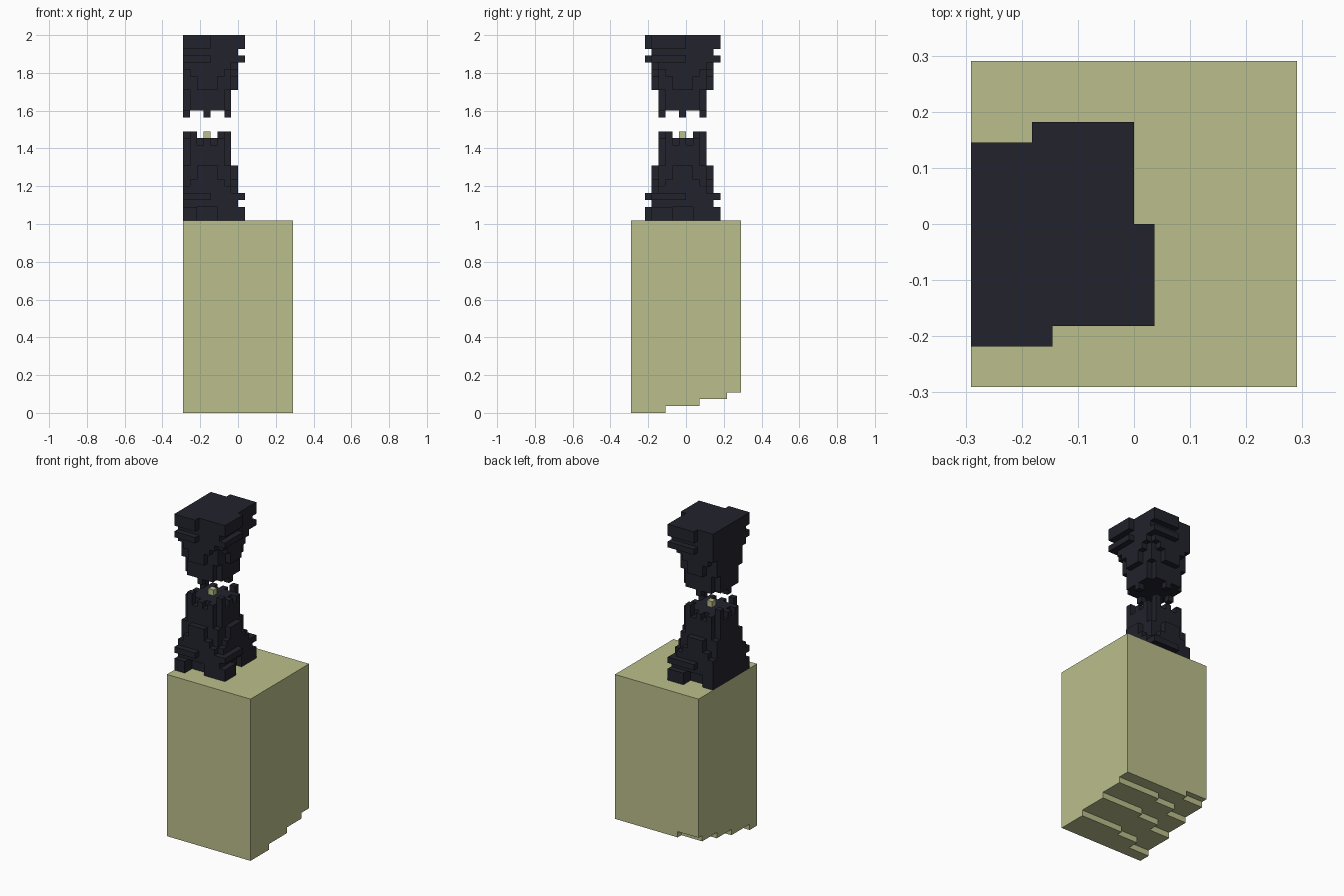
import bpy, bmesh, math
from mathutils import Vector

if "Cube" in bpy.data.objects:
    bpy.data.objects.remove(bpy.data.objects["Cube"], do_unlink=True)

V = 2 / 55            # edge of one cube
BLOCK_TOP = 28


def material(name, rgb):
    m = bpy.data.materials.new(name)
    m.use_nodes = True
    color = (*rgb, 1)
    m.diffuse_color = color
    m.node_tree.nodes["Principled BSDF"].inputs["Base Color"].default_value = color
    return m


sand = material("pale sand", (0.50, 0.52, 0.26))
dark = material("dark stone", (0.016, 0.016, 0.026))


def build_cells(name, cells, mat, merge=False):
    """Make one mesh from the outer faces of a set of cube cells."""
    bm = bmesh.new()
    verts = {}

    def vert(p):
        if p not in verts:
            verts[p] = bm.verts.new(Vector(p) * V)
        return verts[p]

    for c in sorted(cells):
        for axis in range(3):
            a, b = (axis + 1) % 3, (axis + 2) % 3
            for side in (0, 1):
                near = list(c)
                near[axis] += 2 * side - 1
                if tuple(near) in cells:
                    continue
                ring = []
                for i, j in ((0, 0), (1, 0), (1, 1), (0, 1)):
                    p = list(c)
                    p[axis] += side
                    p[a] += i
                    p[b] += j
                    ring.append(vert(tuple(p)))
                bm.faces.new(ring if side else ring[::-1])
    if merge:
        bmesh.ops.dissolve_limit(bm, angle_limit=math.radians(1),
                                 verts=bm.verts[:], edges=bm.edges[:])
    mesh = bpy.data.meshes.new(name)
    bm.to_mesh(mesh)
    bm.free()
    mesh.materials.append(mat)
    obj = bpy.data.objects.new(name, mesh)
    bpy.context.collection.objects.link(obj)


# Block with a stepped underside
def underside(x, y):
    shift = (x < 0) + 2 * (x < -4)
    return sum(y + shift >= t for t in (-3, 2, 6, 10))


build_cells("sand_block", {(x, y, z) for x in range(-8, 8) for y in range(-8, 8)
                           for z in range(underside(x, y), BLOCK_TOP)}, sand, True)


# Tower layout around its own axis, repeated by quarter turns
def turned(u, w):
    for _ in range(4):
        yield u, w
        u, w = -w, u


def around(spots):
    return {p for s in spots for p in turned(*s)}


SPAN = range(-5, 6)
square = {(u, w) for u in range(-4, 5) for w in range(-4, 5)}
rim = square | around((5, w) for w in range(-4, 1))
feet = around([(2, -4), (3, -4), (4, -4), (5, -4), (5, -3), (5, -2), (4, -3), (4, -2)])
crown = around([(3, -2)])
prongs = around([(3, 0)])


def shaft_height(u, w):
    b, a = sorted((abs(u), abs(w)))
    if a <= 2:
        return 12
    if a == 3:
        return (12, 11, 12, 8)[b]
    return (8, 8, 6, 5, 4)[b]


def tower_half(foot_plan, cap, tips, tip_level):
    """Cells of one half, level 0 being its wide end."""
    half = {(u, w, k) for u, w in square for k in range(2, min(cap, shaft_height(u, w)))}
    half |= {(u, w, k) for u, w in foot_plan for k in (0, 1)}
    half |= {(u, w, 3) for u, w in rim}
    half |= {(u, w, tip_level) for u, w in tips}
    return half


def place(half, to_z):
    """Move onto the block, trimmed at its side."""
    return {(u - 5, w - 1, to_z(k)) for u, w, k in half if u - 5 >= -8}


core = {(u, w) for u, w in square if max(abs(u), abs(w)) <= 3}
lower = tower_half(core | feet, 12, crown, 12)
upper = tower_half(rim, 11, prongs, 11)

build_cells("lower_tower", place(lower, lambda k: BLOCK_TOP + k), dark)
build_cells("upper_tower", place(upper, lambda k: 54 - k), dark)

# Small light between the halves
build_cells("center_lamp", place({(0, 0, 12)}, lambda k: BLOCK_TOP + k), sand)
